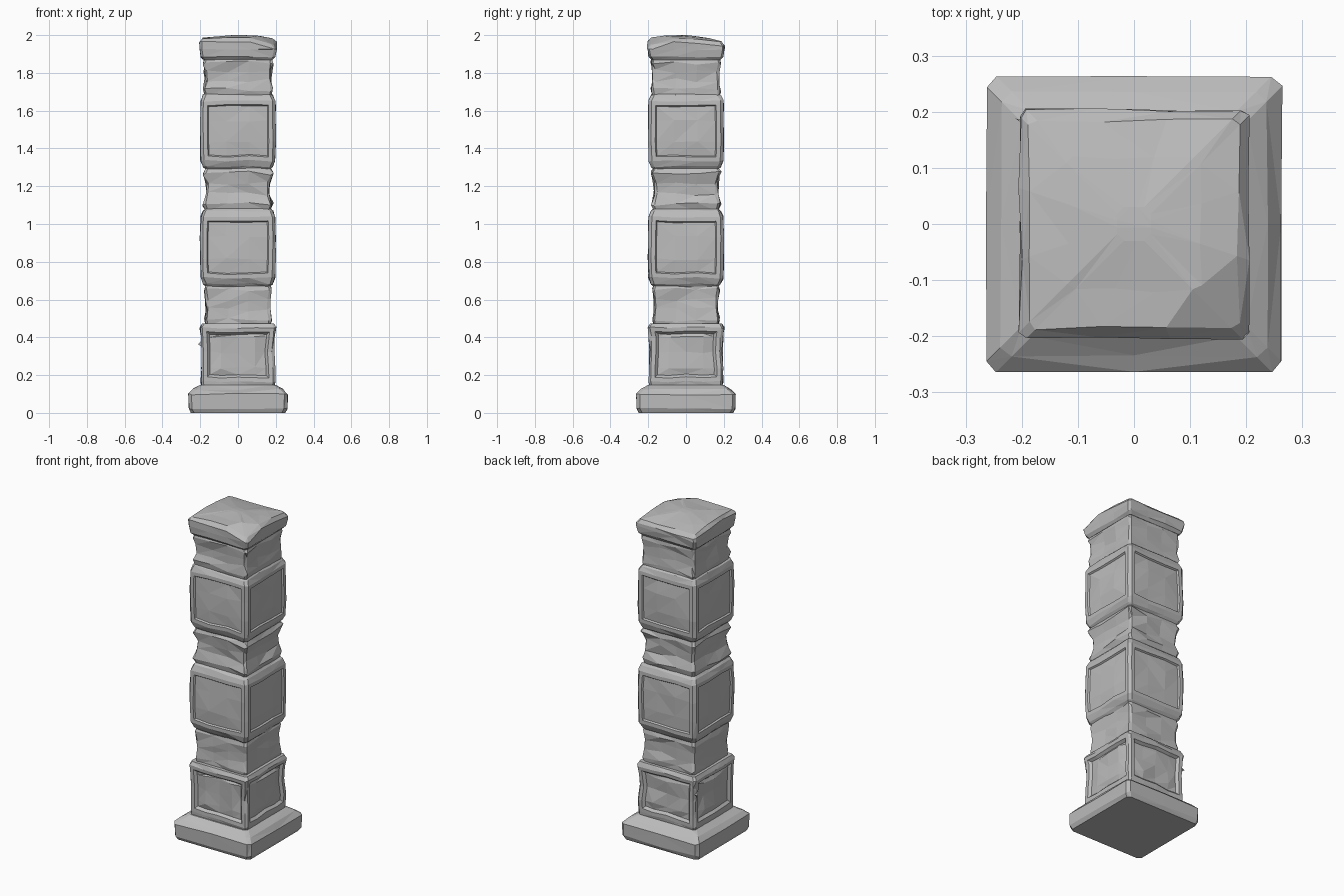
import bpy, bmesh, random
from mathutils import Vector

random.seed(7)
cube = bpy.data.objects.get("Cube")
if cube:
    bpy.data.objects.remove(cube, do_unlink=True)

stone = bpy.data.materials.new("grey stone")
stone.use_nodes = True
stone.diffuse_color = (0.5, 0.5, 0.5, 1)
stone.node_tree.nodes["Principled BSDF"].inputs["Base Color"].default_value = (0.5, 0.5, 0.5, 1)


def square_ring(bm, z, half, chamfer, n):
    """Square outline with cut corners and n segments along each side."""
    ring = []
    flat = half - chamfer
    for outward, along in (((0, -1), (1, 0)), ((1, 0), (0, 1)), ((0, 1), (-1, 0)), ((-1, 0), (0, -1))):
        for i in range(n + 1):
            t = flat * (2 * i / n - 1)
            ring.append(bm.verts.new((outward[0] * half + along[0] * t,
                                      outward[1] * half + along[1] * t, z)))
    return ring


def wear(verts, side, lift):
    """Chip vertices inwards and shift them a little up or down."""
    for v in verts:
        inward = Vector((-v.co.x, -v.co.y, 0)).normalized()
        v.co += inward * random.uniform(-0.25, 1) * side
        v.co.z += random.uniform(-lift, lift)


def carve_panels(bm, low, high, groove, depth, bulge):
    """Sink a framed panel on each side and raise its worn middle."""
    for axis in (Vector((1, 0, 0)), Vector((-1, 0, 0)), Vector((0, 1, 0)), Vector((0, -1, 0))):
        bm.normal_update()
        faces = [f for f in bm.faces if f.normal.dot(axis) > 0.85
                 and low < f.calc_center_median().z < high]
        bmesh.ops.inset_region(bm, faces=faces, thickness=0.022, depth=0, use_even_offset=True)
        bmesh.ops.inset_region(bm, faces=faces, thickness=groove, depth=-depth, use_even_offset=True)
        rim = {v for f in faces for e in f.edges if len([g for g in e.link_faces if g in faces]) == 1
               for v in e.verts}
        for v in {v for f in faces for v in f.verts} - rim:
            v.co += axis * random.uniform(0.2, 1) * bulge


def stone_block(name, profile, chamfer=0.012, n=3, side=0.008, lift=0.008, panel=None, shape=None):
    bm = bmesh.new()
    rings = [square_ring(bm, z, h, chamfer, n) for z, h in profile]
    for a, b in zip(rings, rings[1:]):
        for i in range(len(a)):
            j = (i + 1) % len(a)
            bm.faces.new((a[i], a[j], b[j], b[i]))
    bm.faces.new(rings[0][::-1])
    bm.faces.new(rings[-1])
    for ring in rings[1:-1]:
        wear(ring, side, lift)
    if panel:
        carve_panels(bm, *panel)
    if shape:
        shape(bm)
    bmesh.ops.triangulate(bm, faces=bm.faces[:], quad_method='SHORT_EDGE')
    bm.normal_update()
    mesh = bpy.data.meshes.new(name)
    bm.to_mesh(mesh)
    bm.free()
    mesh.materials.append(stone)
    obj = bpy.data.objects.new(name, mesh)
    bpy.context.collection.objects.link(obj)
    return obj


def weather_cap(bm):
    """Slope the top to the back and break off the front left corner."""
    for v in bm.verts:
        if v.co.z > 1.93:
            v.co.z -= max(0, v.co.y) * 0.1
            chip = max(0, v.co.x - v.co.y - 0.26)
            v.co.z -= chip * 0.3


# Foot slab with a sloping shoulder
stone_block("foot_slab", [(0, 0.25), (0.025, 0.262), (0.1, 0.264), (0.125, 0.238), (0.148, 0.2)],
            chamfer=0.018, n=2, side=0.004, lift=0.006)

# Chipped lower block
stone_block("lower_block", [(0.14, 0.192), (0.165, 0.198), (0.24, 0.197), (0.32, 0.194), (0.4, 0.198),
                            (0.45, 0.203), (0.473, 0.19)],
            n=4, side=0.007, lift=0.006, panel=(0.17, 0.43, 0.014, 0.014, 0.012))

# Worn necks between the blocks
for name, low, high, end, waist in (("lower_neck", 0.46, 0.68, 0.178, 0.17),
                                    ("middle_neck", 1.07, 1.3, 0.187, 0.17),
                                    ("upper_neck", 1.68, 1.88, 0.187, 0.178)):
    span = high - low
    stone_block(name, [(low, waist), (low + span * 0.15, end), (low + span * 0.4, waist),
                       (low + span * 0.65, waist + 0.003), (low + span * 0.87, end), (high, waist)],
                side=0.012, lift=0.012)

# Large framed blocks
for name, low, high in (("lower_panel_block", 0.665, 1.083), ("upper_panel_block", 1.285, 1.695)):
    stone_block(name, [(low, 0.166), (low + 0.018, 0.185), (low + 0.05, 0.199), (low + 0.15, 0.202),
                       (high - 0.15, 0.202), (high - 0.045, 0.199), (high - 0.015, 0.187), (high, 0.17)],
                chamfer=0.016, side=0.005, lift=0.005,
                panel=(low + 0.055, high - 0.055, 0.006, 0.009, 0.007))

# Weathered cap stone
stone_block("cap_stone", [(1.868, 0.182), (1.885, 0.198), (1.925, 0.206), (1.965, 0.205), (1.985, 0.188),
                          (1.993, 0.12), (2.0, 0.03)],
            chamfer=0.012, side=0.007, lift=0.004, shape=weather_cap)
